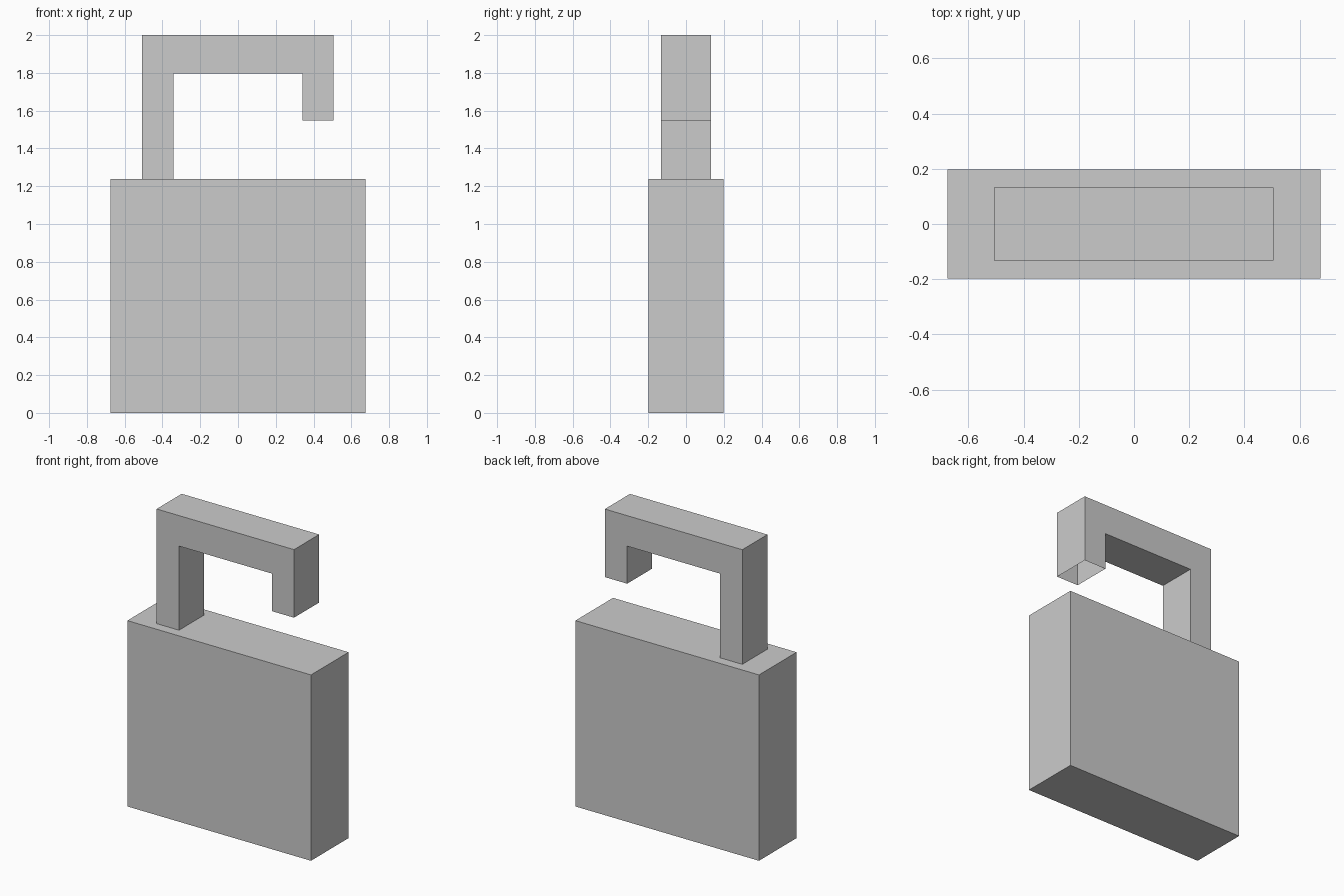
import bpy, bmesh

if "Cube" in bpy.data.objects:
    bpy.data.objects.remove(bpy.data.objects["Cube"])


def extruded(name, profile, depth, open_edges=()):
    """Extrude an XZ outline along Y; sides listed in open_edges get no face."""
    bm = bmesh.new()
    front = [bm.verts.new((x, -depth / 2, z)) for x, z in profile]
    back = [bm.verts.new((x, depth / 2, z)) for x, z in profile]
    bm.faces.new(front)
    bm.faces.new(back[::-1])
    n = len(profile)
    for i in range(n):
        if i not in open_edges:
            j = (i + 1) % n
            bm.faces.new((front[j], front[i], back[i], back[j]))
    mesh = bpy.data.meshes.new(name)
    bm.to_mesh(mesh)
    bm.free()
    obj = bpy.data.objects.new(name, mesh)
    bpy.context.collection.objects.link(obj)
    return obj


BODY_TOP = 1.237

# Lock body: plain box
extruded("lock_body",
         [(-0.676, 0), (0.676, 0), (0.676, BODY_TOP), (-0.676, BODY_TOP)],
         0.396)

# Open shackle: long left leg, crossbar, short right leg; leg ends are hollow
extruded("shackle",
         [(-0.507, BODY_TOP), (-0.342, BODY_TOP), (-0.342, 1.797), (0.341, 1.797),
          (0.341, 1.547), (0.505, 1.547), (0.505, 2.0), (-0.507, 2.0)],
         0.264, open_edges=(0, 4))
